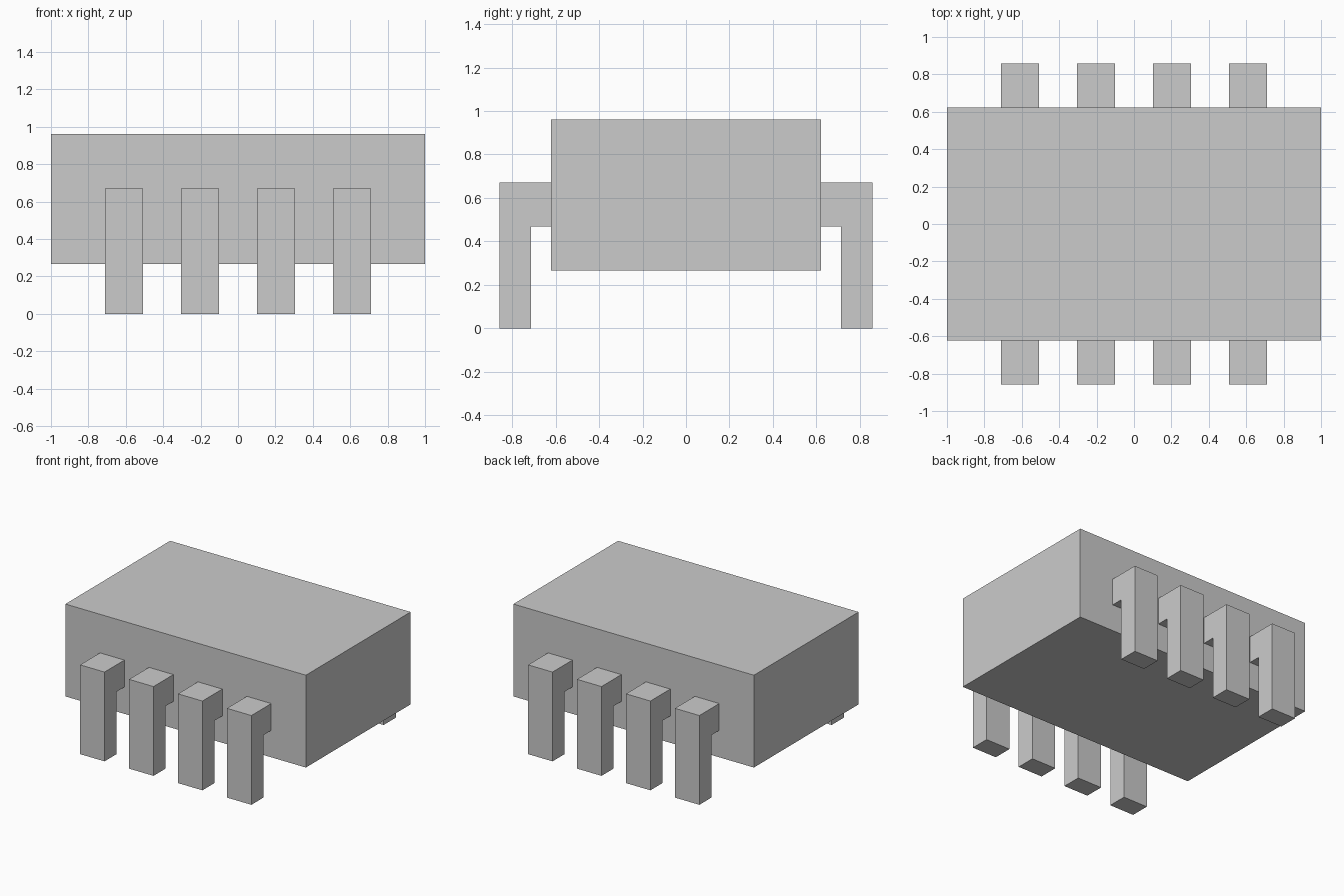
import bpy, bmesh

if "Cube" in bpy.data.objects:
    bpy.data.objects.remove(bpy.data.objects["Cube"])

BODY_X, BODY_Y = 1.0, 0.622          # half sizes of the package
BODY_Z0, BODY_Z1 = 0.267, 0.961
PIN_W, PIN_PITCH = 0.203, 0.407


def extrude(name, profile, x0, x1):
    """Solid made by sweeping a closed (y, z) profile along x."""
    bm = bmesh.new()
    face = bm.faces.new([bm.verts.new((x0, y, z)) for y, z in profile])
    swept = bmesh.ops.extrude_face_region(bm, geom=[face])["geom"]
    verts = [v for v in swept if isinstance(v, bmesh.types.BMVert)]
    bmesh.ops.translate(bm, verts=verts, vec=(x1 - x0, 0, 0))
    bmesh.ops.recalc_face_normals(bm, faces=bm.faces)
    mesh = bpy.data.meshes.new(name)
    bm.to_mesh(mesh)
    bm.free()
    obj = bpy.data.objects.new(name, mesh)
    bpy.context.collection.objects.link(obj)
    return obj


# Chip package
extrude("chip_body",
        [(-BODY_Y, BODY_Z0), (BODY_Y, BODY_Z0), (BODY_Y, BODY_Z1), (-BODY_Y, BODY_Z1)],
        -BODY_X, BODY_X)

# Bent pins: four on each long side, sharing one L-shaped profile
pin_profile = [(BODY_Y, 0.469), (0.713, 0.469), (0.713, 0), (0.858, 0),
               (0.858, 0.671), (BODY_Y, 0.671)]
for side, sign in (("front", -1), ("back", 1)):
    profile = [(sign * y, z) for y, z in pin_profile]
    for i in range(4):
        x = (i - 1.5) * PIN_PITCH
        extrude(f"{side}_pin_{i + 1}", profile, x - PIN_W / 2, x + PIN_W / 2)
